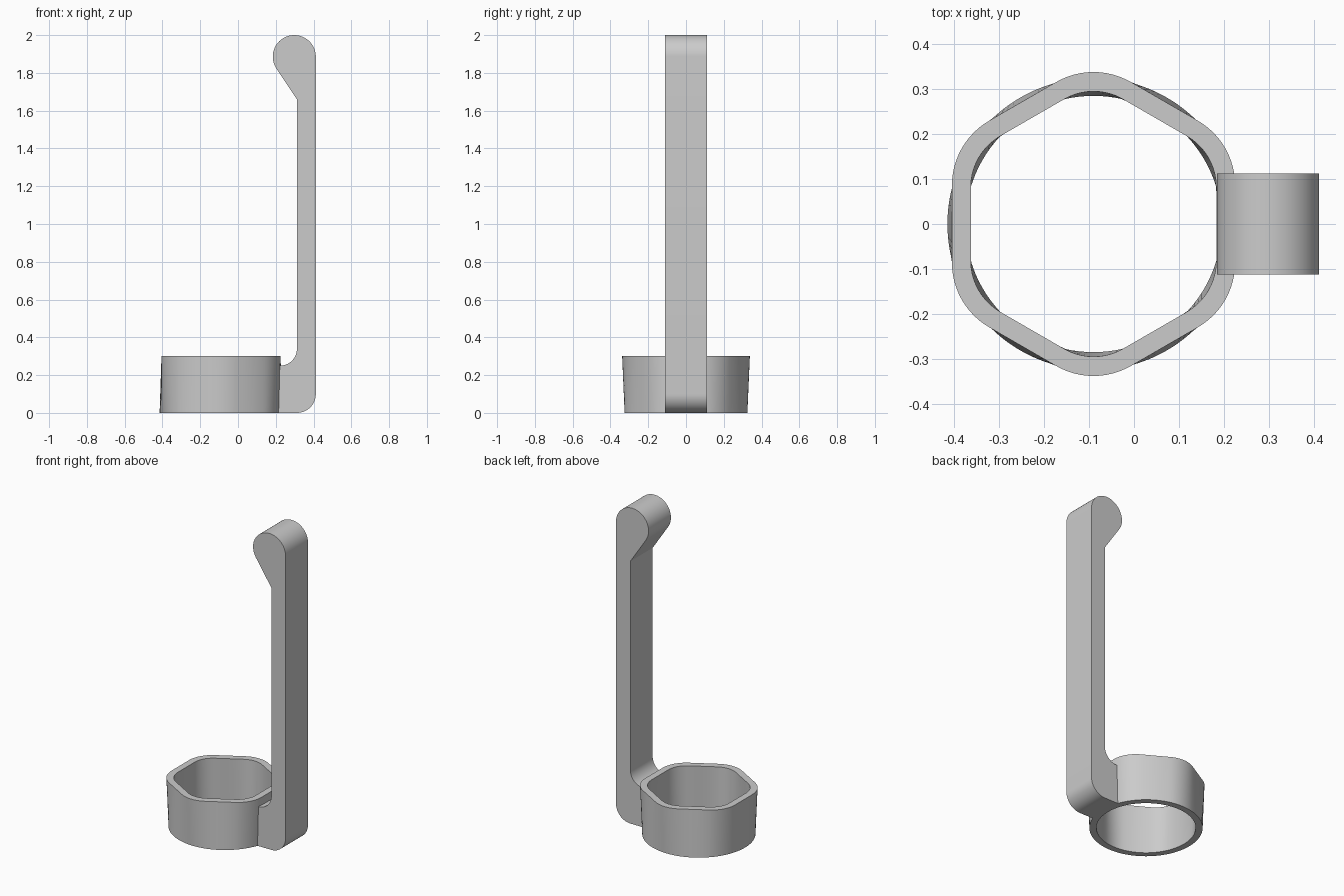
import bpy, bmesh, math
from math import sin, cos, tan, pi, radians, sqrt, atan2

cube = bpy.data.objects.get("Cube")
if cube:
    bpy.data.objects.remove(cube)

# Single grey material
grey = bpy.data.materials.new("plain grey")
grey.use_nodes = True
COLOUR = (0.6, 0.6, 0.6, 1)
grey.diffuse_color = COLOUR
grey.node_tree.nodes["Principled BSDF"].inputs["Base Color"].default_value = COLOUR


def finish(bm, name):
    bmesh.ops.recalc_face_normals(bm, faces=bm.faces)
    mesh = bpy.data.meshes.new(name)
    bm.to_mesh(mesh)
    bm.free()
    mesh.materials.append(grey)
    obj = bpy.data.objects.new(name, mesh)
    bpy.context.collection.objects.link(obj)
    bpy.ops.object.select_all(action='DESELECT')
    obj.select_set(True)
    bpy.context.view_layer.objects.active = obj
    bpy.ops.object.shade_smooth_by_angle(angle=radians(25))
    return obj


def hex_radius(angle, apothem, corner):
    """Distance from the centre to a hexagon with rounded corners."""
    half = pi / 6
    t = abs((angle + half) % (2 * half) - half)
    if apothem * tan(t) <= (apothem - corner) * tan(half):
        return apothem / cos(t)
    d, u = (apothem - corner) / cos(half), half - t
    return d * cos(u) + sqrt(corner ** 2 - (d * sin(u)) ** 2)


def arc(cx, cz, r, start, end, n=16):
    return [(cx + r * cos(start + (end - start) * i / n),
             cz + r * sin(start + (end - start) * i / n)) for i in range(n + 1)]


# Ring: round at the bottom, blending to a rounded hexagon at the top
N, CENTRE_X, HEIGHT = 144, -0.09, 0.30
bm = bmesh.new()


def loop(z, radius):
    angles = [2 * pi * i / N for i in range(N)]
    return [bm.verts.new((CENTRE_X + radius(a) * cos(a), radius(a) * sin(a), z)) for a in angles]


loops = [loop(0, lambda a: 0.325),
         loop(HEIGHT, lambda a: hex_radius(a, 0.315, 0.166)),
         loop(HEIGHT, lambda a: hex_radius(a, 0.273, 0.131)),
         loop(0, lambda a: 0.285)]
for k in range(4):
    a, b = loops[k], loops[(k + 1) % 4]
    for i in range(N):
        j = (i + 1) % N
        bm.faces.new((a[i], a[j], b[j], b[i]))
finish(bm, "ring_cup")

# Arm: foot, upright and rounded hook in one side profile
OUT, IN, HALF = 0.412, 0.312, 0.112
HEAD_X, HEAD_Z, HEAD_R = 0.298, 1.886, 0.114
NECK_Z = 1.66
# angle where the sloped neck touches the round head
dx, dz = IN - HEAD_X, NECK_Z - HEAD_Z
touch = atan2(dz, dx) - math.acos(HEAD_R / sqrt(dx * dx + dz * dz)) + 2 * pi

profile = [(0.205, 0)]
profile += arc(OUT - 0.1, 0.1, 0.1, -pi / 2, 0)
profile += arc(HEAD_X, HEAD_Z, HEAD_R, 0, touch, 40)
profile += [(IN, NECK_Z)]
profile += arc(IN - 0.09, 0.34, 0.09, 0, -pi / 2)
profile += [(0.205, 0.25)]

bm = bmesh.new()
face = bm.faces.new([bm.verts.new((x, -HALF, z)) for x, z in profile])
side = bmesh.ops.extrude_face_region(bm, geom=[face])["geom"]
bmesh.ops.translate(bm, vec=(0, 2 * HALF, 0),
                    verts=[v for v in side if isinstance(v, bmesh.types.BMVert)])
finish(bm, "hook_arm")
